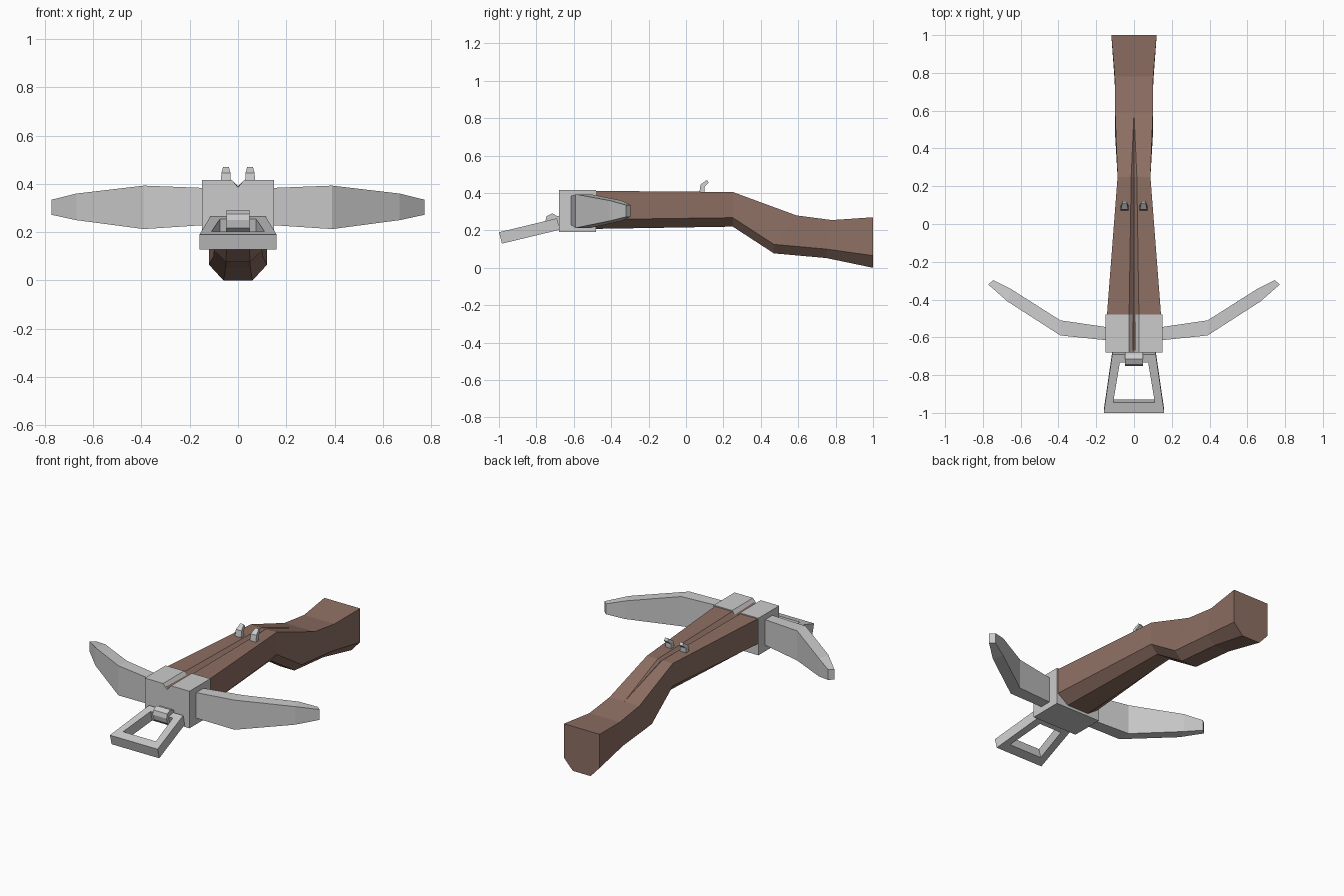
import bpy, bmesh

if "Cube" in bpy.data.objects:
    bpy.data.objects.remove(bpy.data.objects["Cube"])

wood = bpy.data.materials.new("dark_wood")
wood.diffuse_color = (0.27, 0.16, 0.125, 1)
wood.use_nodes = True
wood.node_tree.nodes["Principled BSDF"].inputs["Base Color"].default_value = wood.diffuse_color


def loft(name, rings, closed=False, mat=None, mirror=False):
    """Skin equal-length rings of points; cap the ends or join them in a loop."""
    bm = bmesh.new()
    vs = [[bm.verts.new(p) for p in ring] for ring in rings]
    n = len(rings[0])
    pairs = list(zip(vs, vs[1:])) + ([(vs[-1], vs[0])] if closed else [])
    for a, b in pairs:
        for i in range(n):
            j = (i + 1) % n
            bm.faces.new((a[i], a[j], b[j], b[i]))
    if not closed:
        bm.faces.new(vs[0])
        bm.faces.new(vs[-1])
    bmesh.ops.remove_doubles(bm, verts=bm.verts, dist=0.0005)
    bmesh.ops.recalc_face_normals(bm, faces=bm.faces)
    mesh = bpy.data.meshes.new(name)
    bm.to_mesh(mesh)
    bm.free()
    obj = bpy.data.objects.new(name, mesh)
    bpy.context.collection.objects.link(obj)
    if mat:
        mesh.materials.append(mat)
    if mirror:
        obj.modifiers.new("Mirror", 'MIRROR')
    return obj


# Stock: chamfered underside, tapering bolt groove along the top
def stock_ring(yt, yb, w, top, side, bottom, g, d):
    right = [(g, yt, top), (w, yt, top), (w, yb, side), (w * 0.5, yb, bottom)]
    left = [(-x, y, z) for x, y, z in reversed(right)]
    return right + left + [(0, yt, top - d)]


loft("stock", [stock_ring(*s) for s in [
    # top y, bottom y, half width, top, side edge, bottom, groove half width, depth
    (-0.67, -0.67, 0.147, 0.412, 0.255, 0.205, 0.026, 0.022),
    (-0.48, -0.48, 0.143, 0.411, 0.258, 0.208, 0.026, 0.022),
    (0.25, 0.25, 0.087, 0.405, 0.268, 0.22, 0.015, 0.014),
    (0.59, 0.47, 0.10, 0.28, 0.125, 0.077, 0, 0),
    (0.78, 0.75, 0.102, 0.255, 0.10, 0.052, 0, 0),
    (1.0, 1.0, 0.12, 0.27, 0.065, 0.0, 0, 0),
]], mat=wood)

# Metal block at the nose, notched for the groove
outline = [(0.15, 0.192), (0.15, 0.417), (0.026, 0.417), (0, 0.386),
           (-0.026, 0.417), (-0.15, 0.417), (-0.15, 0.192)]
loft("nose_block", [[(x, y, z) for x, z in outline] for y in (-0.68, -0.48)])

# Bow limbs: rectangular sections swept backwards
limb = [  # back edge x, y; front edge x, y; bottom z, top z
    (0.13, -0.548, 0.13, -0.617, 0.23, 0.383),
    (0.39, -0.51, 0.39, -0.59, 0.213, 0.393),
    (0.65, -0.345, 0.67, -0.41, 0.25, 0.36),
    (0.745, -0.297, 0.772, -0.32, 0.272, 0.335),
]
loft("bow_limbs", [[(xa, ya, lo), (xb, yb, lo), (xb, yb, hi), (xa, ya, hi)]
                   for xa, ya, xb, yb, lo, hi in limb], mirror=True)

# String catches: two small hooked prongs
catch = [  # front y, z; back y, z; half width
    (0.07, 0.395, 0.098, 0.395, 0.021),
    (0.078, 0.445, 0.10, 0.435, 0.019),
    (0.112, 0.47, 0.122, 0.455, 0.012),
]
loft("string_catches", [[(0.05 - w, ya, za), (0.05 + w, ya, za),
                         (0.05 + w, yb, zb), (0.05 - w, yb, zb)]
                        for ya, za, yb, zb, w in catch], mirror=True)

# Foot stirrup: sloping trapezoid frame
def slope(x, y):
    return (x, y, 0.19 + (y + 1) * 0.24)


def lower(p):
    return (p[0], p[1] + 0.016, p[2] - 0.061)


corners = [((0.16, -1.0), (0.11, -0.945)), ((0.115, -0.69), (0.075, -0.732)),
           ((-0.115, -0.69), (-0.075, -0.732)), ((-0.16, -1.0), (-0.11, -0.945))]
rings = []
for outer, inner in corners:
    o, i = slope(*outer), slope(*inner)
    rings.append([o, i, lower(i), lower(o)])
loft("foot_stirrup", rings, closed=True)

# Hinge strap holding the stirrup to the block
strap = [(-0.67, 0.275), (-0.69, 0.277), (-0.715, 0.291), (-0.745, 0.276),
         (-0.752, 0.25), (-0.745, 0.218), (-0.725, 0.203), (-0.67, 0.203)]
loft("stirrup_hinge", [[(x, y, z) for y, z in strap] for x in (-0.047, 0.047)])
